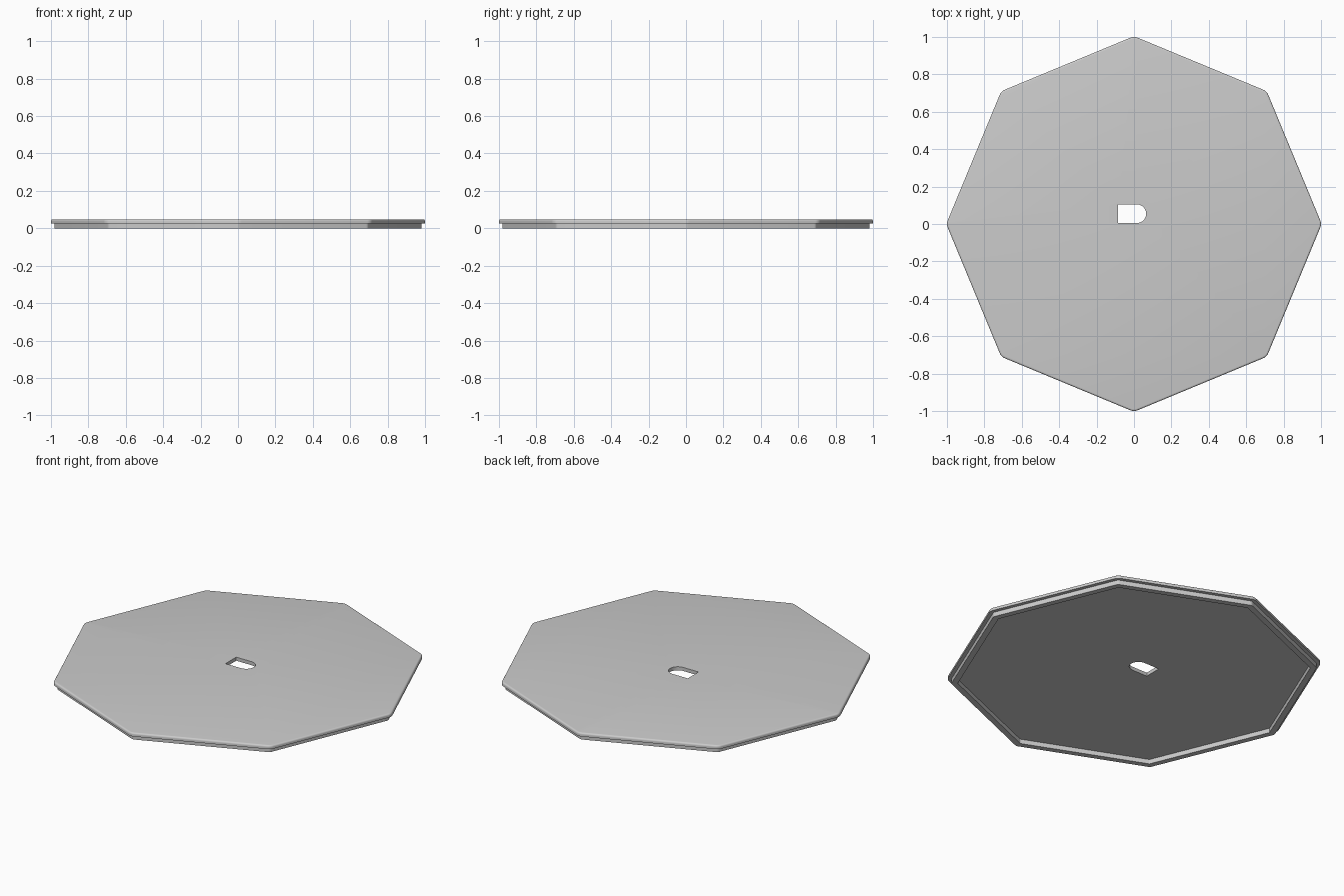
import bpy
import bmesh
import math

SIDES = 8
HALF = math.pi / SIDES
ARC = 6  # segments per rounded corner

cube = bpy.data.objects.get("Cube")
if cube:
    bpy.data.objects.remove(cube, do_unlink=True)

# Single grey material
grey = bpy.data.materials.new("light_grey")
grey.use_nodes = True
colour = (0.6, 0.6, 0.6, 1)
grey.diffuse_color = colour
grey.node_tree.nodes["Principled BSDF"].inputs["Base Color"].default_value = colour


def ring(bm, tip, fillet, z):
    """Octagon with rounded corners; tip is the sharp corner radius."""
    verts = []
    centre = tip - fillet / math.cos(HALF)
    for side in range(SIDES):
        a = side * 2 * HALF
        for i in range(ARC + 1):
            b = a + HALF * (2 * i / ARC - 1)
            verts.append(bm.verts.new((centre * math.cos(a) + fillet * math.cos(b),
                                       centre * math.sin(a) + fillet * math.sin(b), z)))
    return verts


def bridge(bm, low, high):
    n = len(low)
    for i in range(n):
        j = (i + 1) % n
        bm.faces.new((low[i], low[j], high[j], high[i]))


def make_object(name, bm):
    bmesh.ops.recalc_face_normals(bm, faces=bm.faces)
    mesh = bpy.data.meshes.new(name)
    bm.to_mesh(mesh)
    bm.free()
    mesh.materials.append(grey)
    obj = bpy.data.objects.new(name, mesh)
    bpy.context.collection.objects.link(obj)
    return obj


# Octagonal lid: recess, hanging rim, overhanging lip and rounded top edge
TOP, UNDER, EDGE = 0.048, 0.027, 0.01
bm = bmesh.new()
rings = [ring(bm, 0.947, 0.005, UNDER), ring(bm, 0.947, 0.005, 0),
         ring(bm, 0.982, 0.025, 0), ring(bm, 0.982, 0.025, UNDER),
         ring(bm, 1.004, 0.05, UNDER)]
for i in range(5):
    t = i / 4 * math.pi / 2
    inset = EDGE * (1 - math.cos(t))
    rings.append(ring(bm, 1.004 - inset / math.cos(HALF), 0.05 - inset,
                      TOP - EDGE + EDGE * math.sin(t)))
for low, high in zip(rings, rings[1:]):
    bridge(bm, low, high)
bm.faces.new(rings[0])
bm.faces.new(rings[-1])
lid = make_object("lid", bm)

# D-shaped cutter for the hole
bm = bmesh.new()
outline = [(-0.085, 0.105), (-0.085, 0.005)]
for i in range(17):
    a = math.pi * (i / 16 - 0.5)
    outline.append((0.015 + 0.05 * math.cos(a), 0.055 + 0.05 * math.sin(a)))
low = [bm.verts.new((x, y, -0.1)) for x, y in outline]
high = [bm.verts.new((x, y, 0.2)) for x, y in outline]
bridge(bm, low, high)
bm.faces.new(low)
bm.faces.new(high)
cutter = make_object("hole_cutter", bm)
cutter.hide_render = True

# Cut the hole and remove the cutter
bpy.ops.object.select_all(action="DESELECT")
bpy.context.view_layer.objects.active = lid
lid.select_set(True)
cut = lid.modifiers.new("hole", "BOOLEAN")
cut.operation = "DIFFERENCE"
cut.solver = "EXACT"
cut.object = cutter
bpy.ops.object.modifier_apply(modifier=cut.name)
bpy.data.objects.remove(cutter, do_unlink=True)
bpy.ops.object.shade_smooth_by_angle(angle=math.radians(30))
